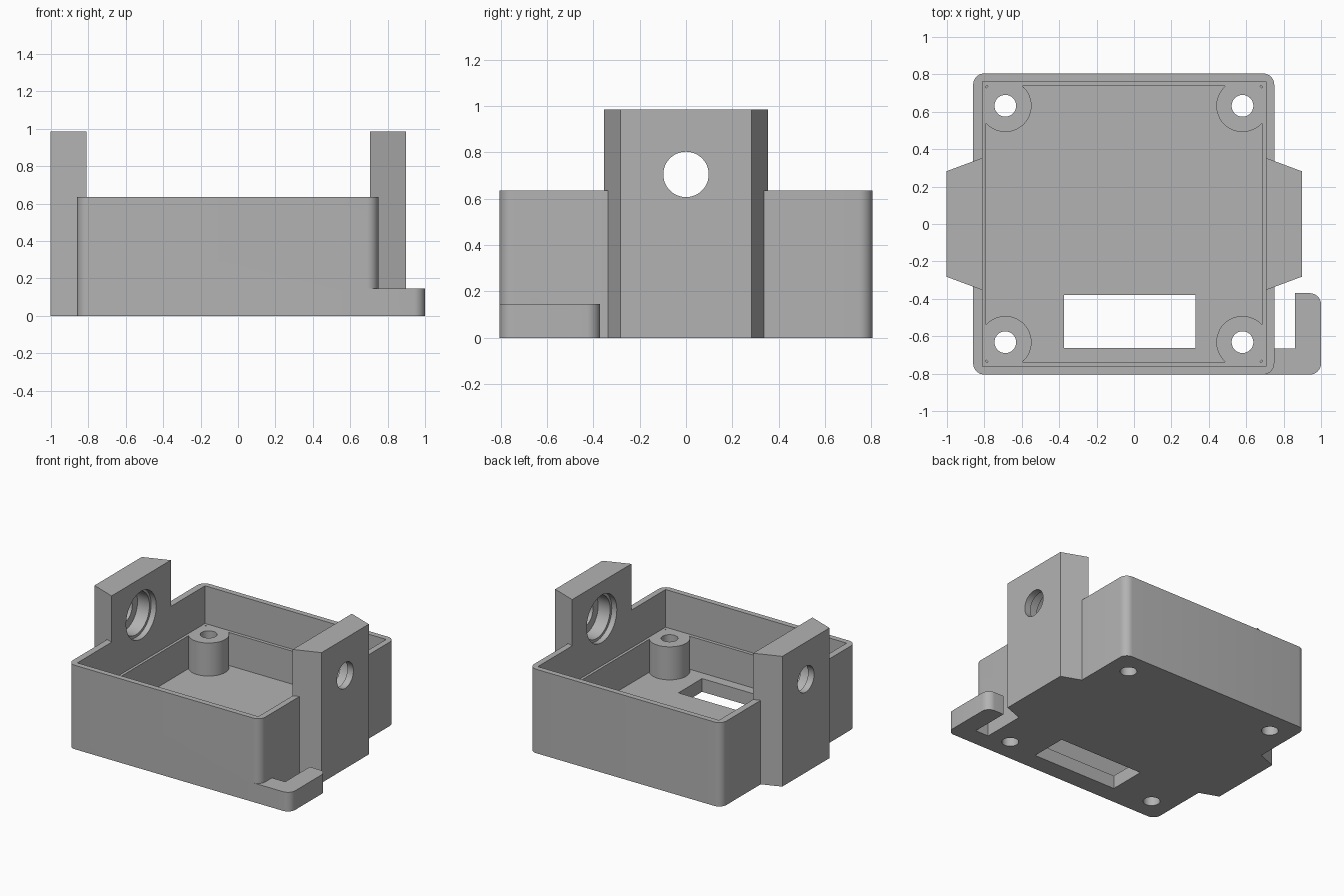
import bpy, bmesh, math
from mathutils import Vector, Matrix

cube = bpy.data.objects.get("Cube")
if cube:
    bpy.data.objects.remove(cube, do_unlink=True)

grey = bpy.data.materials.new("plain_grey")
grey.use_nodes = True
grey.diffuse_color = (0.45, 0.45, 0.45, 1)
grey.node_tree.nodes["Principled BSDF"].inputs["Base Color"].default_value = grey.diffuse_color


def finish(name, bm):
    bmesh.ops.recalc_face_normals(bm, faces=bm.faces)
    mesh = bpy.data.meshes.new(name)
    bm.to_mesh(mesh)
    bm.free()
    mesh.materials.append(grey)
    obj = bpy.data.objects.new(name, mesh)
    bpy.context.collection.objects.link(obj)
    return obj


def rounded(corners, steps=8):
    """Outline from (x, y, radius) corners; a zero radius stays sharp."""
    outline = []
    for i, (x, y, r) in enumerate(corners):
        p = Vector((x, y))
        if r == 0:
            outline.append(p)
            continue
        a = (Vector(corners[i - 1][:2]) - p).normalized()
        b = (Vector(corners[(i + 1) % len(corners)][:2]) - p).normalized()
        for k in range(steps + 1):
            t = k / steps * math.pi / 2
            outline.append(p + a * r * (1 - math.sin(t)) + b * r * (1 - math.cos(t)))
    return outline


def prism(name, corners, z0, z1):
    bm = bmesh.new()
    face = bm.faces.new([bm.verts.new((p.x, p.y, z0)) for p in rounded(corners)])
    top = bmesh.ops.extrude_face_region(bm, geom=[face])["geom"]
    bmesh.ops.translate(bm, vec=(0, 0, z1 - z0),
                        verts=[v for v in top if isinstance(v, bmesh.types.BMVert)])
    return finish(name, bm)


def block(name, x0, x1, y0, y1, z0, z1, r=0):
    return prism(name, [(x0, y0, r), (x1, y0, r), (x1, y1, r), (x0, y1, r)], z0, z1)


def cylinder(name, centre, radius, length, axis="Z"):
    bm = bmesh.new()
    turn = Matrix.Rotation(math.pi / 2, 4, "Y") if axis == "X" else Matrix()
    bmesh.ops.create_cone(bm, cap_ends=True, segments=48, radius1=radius, radius2=radius,
                          depth=length, matrix=Matrix.Translation(centre) @ turn)
    return finish(name, bm)


def combine(target, tool, operation):
    mod = target.modifiers.new(tool.name, "BOOLEAN")
    mod.operation = operation
    mod.solver = "EXACT"
    mod.object = tool
    bpy.context.view_layer.objects.active = target
    bpy.ops.object.modifier_apply(modifier=mod.name)
    bpy.data.objects.remove(tool, do_unlink=True)


FLOOR, LEDGE, RIM, POST_TOP = 0.1, 0.35, 0.635, 0.985
MID = -0.053          # centre line of the case between its two posts

# Outer shell with rounded vertical corners
case = block("mounting_case", -0.86, 0.75, -0.805, 0.805, 0, RIM, 0.06)

# Tapered side posts
for side in (-1, 1):
    inner, outer = MID + side * 0.735, MID + side * 0.95
    outline = [(inner, -0.362, 0), (outer, -0.282, 0), (outer, 0.282, 0), (inner, 0.362, 0)]
    combine(case, prism("side_post", outline, 0, POST_TOP), "UNION")

# Cable hook at the front left corner
hook = [(0.66, -0.805, 0), (1, -0.805, 0.06), (1, -0.37, 0.06), (0.86, -0.37, 0),
        (0.86, -0.665, 0), (0.66, -0.665, 0)]
combine(case, prism("cable_hook", hook, 0, 0.145), "UNION")

# Cavity, wider above the inner ledge
combine(case, block("upper_cavity", -0.81, 0.705, -0.763, 0.763, LEDGE, 1.2), "DIFFERENCE")
combine(case, block("lower_cavity", -0.79, 0.685, -0.738, 0.738, FLOOR, 0.4), "DIFFERENCE")

# Corner bosses level with the ledge, drilled right through
for x in (-0.688, 0.58):
    for y in (-0.632, 0.632):
        height = LEDGE - 0.05
        combine(case, cylinder("screw_boss", (x, y, 0.05 + height / 2), 0.14, height), "UNION")
        combine(case, cylinder("screw_hole", (x, y, 0.2), 0.058, 0.8), "DIFFERENCE")

# Slot in the floor
combine(case, block("floor_slot", -0.375, 0.33, -0.663, -0.38, -0.1, 0.3), "DIFFERENCE")

# Stepped bearing holes: small outside, wide towards the cavity
for radius, reach in ((0.18, 0.80), (0.16, 0.90), (0.098, 1.1)):
    combine(case, cylinder("bearing_hole", (MID, 0, 0.705), radius, 2 * reach, "X"), "DIFFERENCE")

bpy.ops.object.select_all(action="DESELECT")
case.select_set(True)
bpy.context.view_layer.objects.active = case
bpy.ops.object.shade_smooth_by_angle(angle=math.radians(30))
